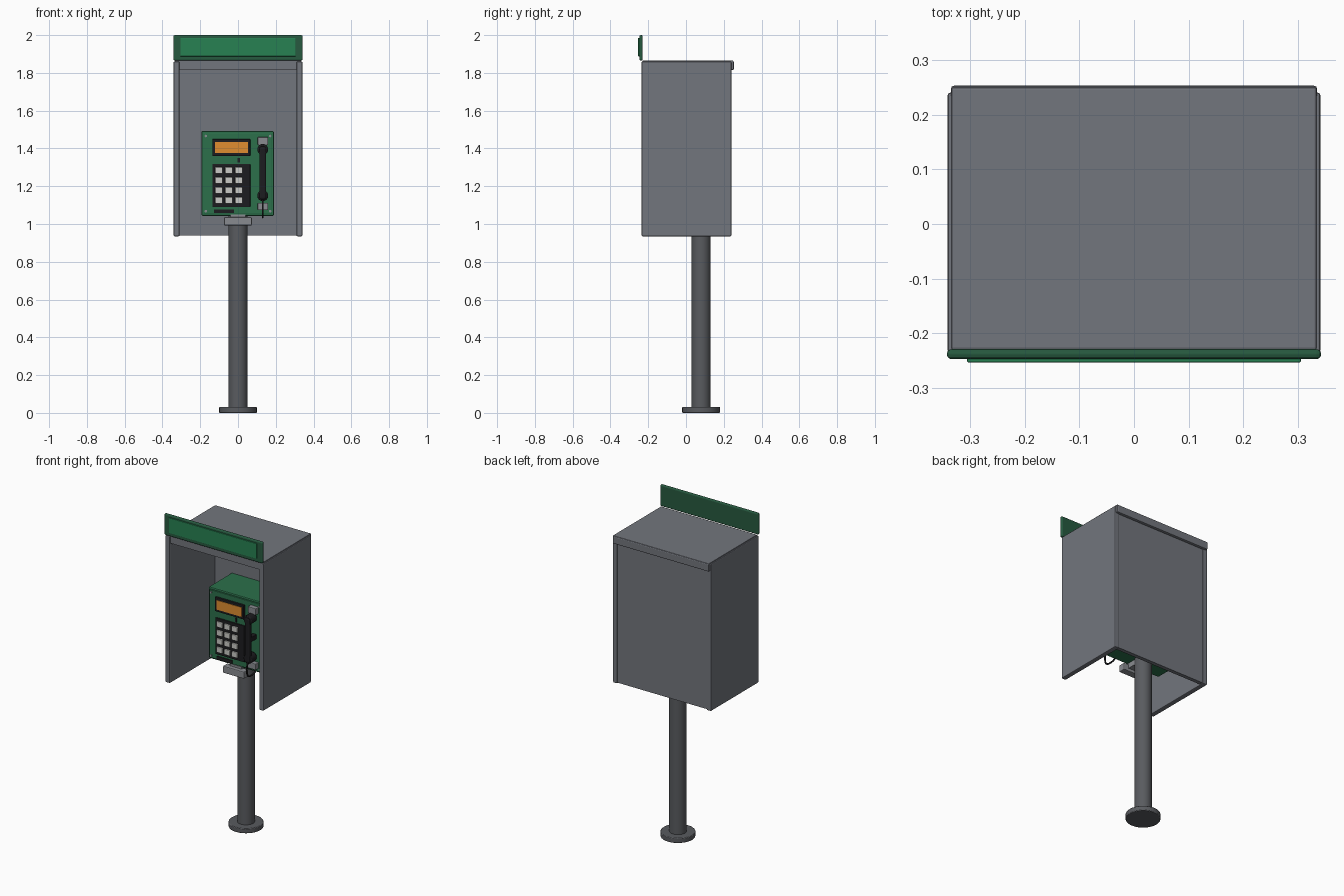
import bpy, math
from mathutils import Vector

if "Cube" in bpy.data.objects:
    bpy.data.objects.remove(bpy.data.objects["Cube"])


def mat(name, r, g, b):
    m = bpy.data.materials.new(name)
    m.diffuse_color = (r, g, b, 1)
    m.use_nodes = True
    m.node_tree.nodes["Principled BSDF"].inputs["Base Color"].default_value = m.diffuse_color
    return m


GREY = mat("hood_grey", 0.17, 0.18, 0.205)
STEEL = mat("pole_grey", 0.10, 0.105, 0.115)
GREEN = mat("phone_green", 0.025, 0.16, 0.07)
DARKGREEN = mat("sign_frame_green", 0.02, 0.10, 0.05)
SIGN = mat("sign_green", 0.02, 0.22, 0.085)
BLACK = mat("black", 0.012, 0.012, 0.014)
ORANGE = mat("display_orange", 0.75, 0.27, 0.03)
KEY = mat("key_white", 0.6, 0.6, 0.57)
METAL = mat("metal", 0.25, 0.26, 0.28)


def finish(ob, name, m, bevel=0.0, segs=2):
    ob.name = name
    ob.data.materials.append(m)
    if bevel:
        b = ob.modifiers.new("bevel", "BEVEL")
        b.width, b.segments, b.limit_method = bevel, segs, "ANGLE"
    return ob


def box(name, x, y, z, m, bevel=0.0, segs=2):
    """Box from (min, max) ranges on each axis."""
    bpy.ops.mesh.primitive_cube_add(size=1)
    ob = bpy.context.object
    for v in ob.data.vertices:
        v.co = [r[0] if c < 0 else r[1] for c, r in zip(v.co, (x, y, z))]
    return finish(ob, name, m, bevel, segs)


def cyl(name, loc, r, depth, m, verts=32, axis="Z", bevel=0.0):
    rot = (math.pi / 2, 0, 0) if axis == "Y" else (0, 0, 0)
    bpy.ops.mesh.primitive_cylinder_add(vertices=verts, radius=r, depth=depth,
                                        location=loc, rotation=rot)
    bpy.ops.object.shade_smooth_by_angle(angle=math.radians(40))
    return finish(bpy.context.object, name, m, bevel)


def tube(name, pts, r, m):
    """Smooth round tube through the given points."""
    cu = bpy.data.curves.new(name, "CURVE")
    cu.dimensions, cu.bevel_depth, cu.bevel_resolution = "3D", r, 3
    cu.use_fill_caps = True
    sp = cu.splines.new("BEZIER")
    sp.bezier_points.add(len(pts) - 1)
    for bp, p in zip(sp.bezier_points, pts):
        bp.co = Vector(p)
        bp.handle_left_type = bp.handle_right_type = "AUTO"
    cu.materials.append(m)
    ob = bpy.data.objects.new(name, cu)
    bpy.context.collection.objects.link(ob)
    return ob


# Pole and foot
cyl("base_plate", (0, 0.08, 0.0155), 0.1, 0.031, STEEL, bevel=0.004)
cyl("pole", (0, 0.08, 0.54), 0.05, 1.03, STEEL)

# Hood: sides, back, roof, lips
for s, side in ((-1, "left"), (1, "right")):
    box(side + "_hood_panel", sorted((s * 0.31, s * 0.341)), (-0.235, 0.24),
        (0.935, 1.86), GREY, 0.005)
box("hood_back", (-0.325, 0.325), (0.212, 0.236), (0.94, 1.85), GREY)
box("hood_roof", (-0.334, 0.334), (-0.23, 0.25), (1.835, 1.866), GREY, 0.004)
box("roof_back_lip", (-0.335, 0.335), (0.228, 0.253), (1.815, 1.864), GREY, 0.006)
box("front_fascia", (-0.315, 0.315), (-0.23, -0.205), (1.815, 1.86), GREY)

# Sign above the hood
box("sign_frame", (-0.342, 0.342), (-0.247, -0.229), (1.865, 2.0), DARKGREEN, 0.008, 3)
box("sign_face", (-0.305, 0.305), (-0.253, -0.24), (1.888, 1.985), SIGN, 0.002)

# Phone body
box("phone_body", (-0.193, 0.19), (-0.015, 0.215), (1.043, 1.492), GREEN, 0.006)
box("phone_faceplate", (-0.183, 0.18), (-0.024, 0.0), (1.053, 1.48), GREEN, 0.003)
for x in (-0.17, 0.17):
    for z in (1.068, 1.466):
        cyl("faceplate_screw", (x, -0.025, z), 0.007, 0.008, METAL, 12, "Y")

# Display
box("display_frame", (-0.136, 0.065), (-0.036, -0.02), (1.36, 1.449), BLACK, 0.003)
box("display_screen", (-0.122, 0.053), (-0.039, -0.03), (1.375, 1.434), ORANGE)

# Keypad
box("keypad_panel", (-0.136, 0.065), (-0.033, -0.02), (1.09, 1.318), BLACK, 0.003)
for i in range(3):
    for j in range(4):
        x, z = -0.101 + i * 0.053, 1.284 - j * 0.053
        box("key", (x - 0.02, x + 0.02), (-0.044, -0.03), (z - 0.017, z + 0.017), KEY, 0.004)

# Coin slot and card slot
box("coin_slot", (-0.002, 0.010), (-0.029, -0.02), (1.325, 1.35), BLACK)
box("card_slot", (-0.127, -0.022), (-0.03, -0.02), (1.057, 1.077), BLACK)

# Coin return tray under the phone
box("return_tray", (-0.074, 0.073), (-0.045, 0.0), (0.992, 1.036), METAL, 0.005)
box("return_tray_bracket", (-0.04, 0.04), (-0.02, 0.06), (1.01, 1.05), METAL)

# Handset cradle
box("upper_cradle", (0.104, 0.16), (-0.052, -0.02), (1.418, 1.46), METAL, 0.004)
box("lower_cradle", (0.104, 0.16), (-0.052, -0.02), (1.073, 1.112), METAL, 0.004)
box("handset_hook", (0.118, 0.146), (-0.075, -0.02), (1.255, 1.285), BLACK, 0.003)

# Handset: grip, ear and mouth cups
hx = 0.131
box("handset_grip", (hx - 0.018, hx + 0.018), (-0.1, -0.07), (1.13, 1.41), BLACK, 0.009, 3)
for name, z in (("earpiece", 1.395), ("mouthpiece", 1.15)):
    cyl(name, (hx, -0.066, z), 0.029, 0.056, BLACK, 24, "Y", 0.006)

# Cord from the mouthpiece round to the phone underside
tube("handset_cord", [(hx, -0.085, 1.14), (hx, -0.1, 1.085), (hx, -0.085, 1.042),
                      (hx, -0.05, 1.035), (hx, -0.015, 1.045), (hx, 0.0, 1.07)], 0.005, BLACK)
